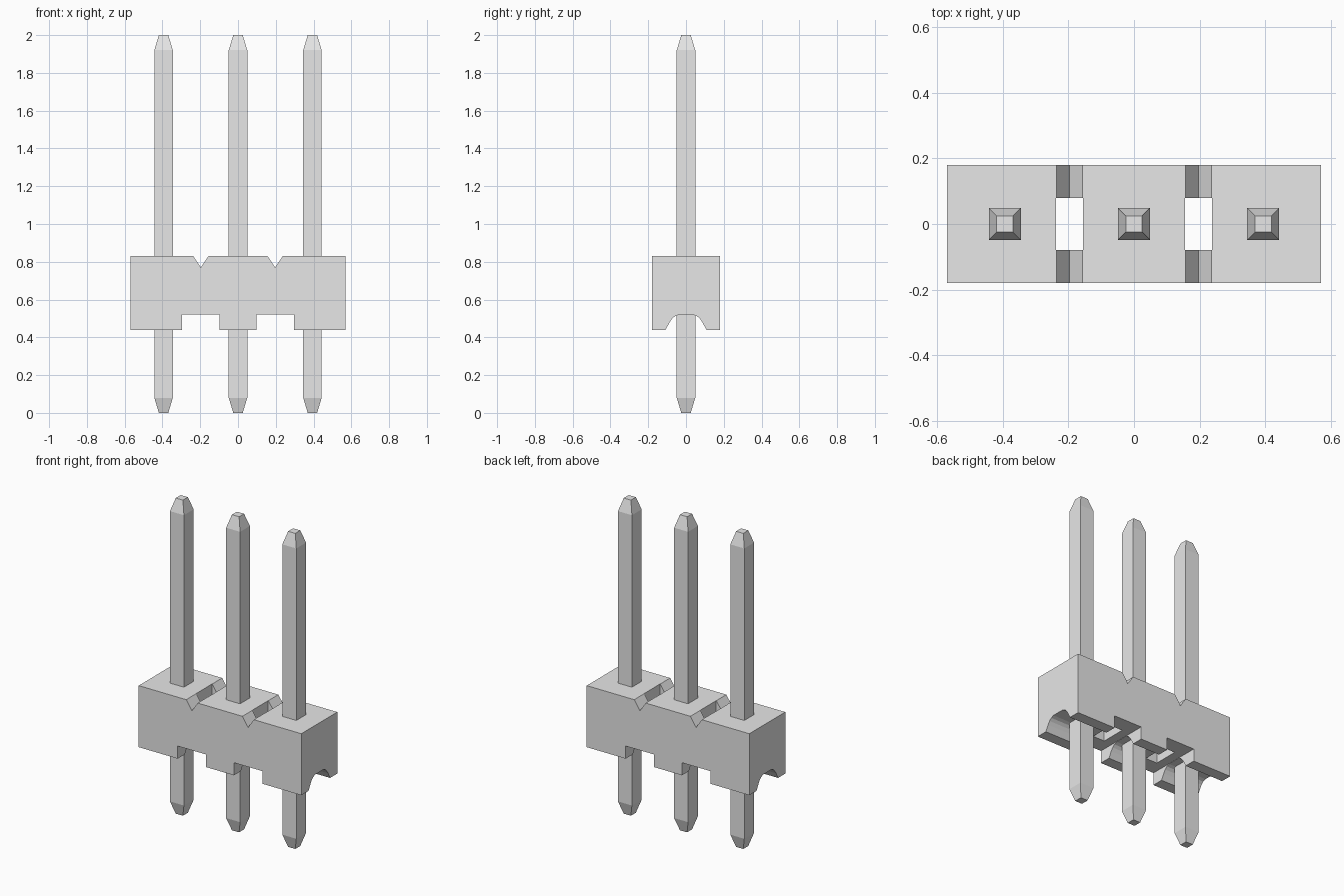
import bpy
import bmesh
from mathutils import Vector

if "Cube" in bpy.data.objects:
    bpy.data.objects.remove(bpy.data.objects["Cube"], do_unlink=True)

grey = bpy.data.materials.new("plain grey")
grey.use_nodes = True
grey.diffuse_color = (0.8, 0.8, 0.8, 1)
grey.node_tree.nodes["Principled BSDF"].inputs["Base Color"].default_value = (0.8, 0.8, 0.8, 1)

PITCH = 0.394
HALF_X, HALF_Y = 0.57, 0.18
BASE, CEIL, TOP = 0.44, 0.52, 0.83


def finish(name, bm):
    bmesh.ops.recalc_face_normals(bm, faces=bm.faces)
    mesh = bpy.data.meshes.new(name)
    bm.to_mesh(mesh)
    bm.free()
    mesh.materials.append(grey)
    obj = bpy.data.objects.new(name, mesh)
    bpy.context.collection.objects.link(obj)
    return obj


def prism(name, points, offset):
    """Extrude a closed outline of 3D points along the offset vector."""
    bm = bmesh.new()
    face = bm.faces.new([bm.verts.new(p) for p in points])
    ext = bmesh.ops.extrude_face_region(bm, geom=[face])
    verts = [g for g in ext["geom"] if isinstance(g, bmesh.types.BMVert)]
    bmesh.ops.translate(bm, verts=verts, vec=Vector(offset))
    return finish(name, bm)


def cut(target, cutter):
    mod = target.modifiers.new("cut", 'BOOLEAN')
    mod.operation = 'DIFFERENCE'
    mod.solver = 'EXACT'
    mod.object = cutter
    bpy.context.view_layer.objects.active = target
    bpy.ops.object.modifier_apply(modifier=mod.name)
    bpy.data.objects.remove(cutter, do_unlink=True)


# Housing: front outline with V notches on top and rectangular gaps below
outline = [(-HALF_X, BASE), (-HALF_X, TOP)]
for x in (-PITCH / 2, PITCH / 2):
    outline += [(x - 0.04, TOP), (x, 0.77), (x + 0.04, TOP)]
outline += [(HALF_X, TOP), (HALF_X, BASE)]
for x in (PITCH / 2, -PITCH / 2):
    outline += [(x + 0.1, BASE), (x + 0.1, CEIL), (x - 0.1, CEIL), (x - 0.1, BASE)]
housing = prism("housing", [(x, -HALF_Y, z) for x, z in outline], (0, 2 * HALF_Y, 0))

# Rounded groove running along the underside
half = [(0.115, BASE - 0.01), (0.108, BASE), (0.088, 0.477), (0.075, 0.497),
        (0.06, 0.511), (0.04, 0.5185)]
arch = half + [(-y, z) for y, z in reversed(half)]
cut(housing, prism("groove_cutter", [(-0.7, y, z) for y, z in arch], (1.4, 0, 0)))

# Vertical slots between the positions
for x in (-PITCH / 2, PITCH / 2):
    corners = [(x - 0.041, -0.08, 0.3), (x + 0.041, -0.08, 0.3),
               (x + 0.041, 0.08, 0.3), (x - 0.041, 0.08, 0.3)]
    cut(housing, prism("slot_cutter", corners, (0, 0, 0.7)))


# Square pins with tapered ends
def pin(name, x):
    bm = bmesh.new()
    rings = []
    for z, r in ((0, 0.025), (0.08, 0.049), (1.92, 0.049), (2, 0.025)):
        rings.append([bm.verts.new((x + sx * r, sy * r, z))
                      for sx, sy in ((-1, -1), (1, -1), (1, 1), (-1, 1))])
    for a, b in zip(rings, rings[1:]):
        for i in range(4):
            j = (i + 1) % 4
            bm.faces.new((a[i], a[j], b[j], b[i]))
    bm.faces.new(rings[0])
    bm.faces.new(rings[-1])
    finish(name, bm)


for label, x in (("right", -PITCH), ("middle", 0), ("left", PITCH)):
    pin(label + "_pin", x)
